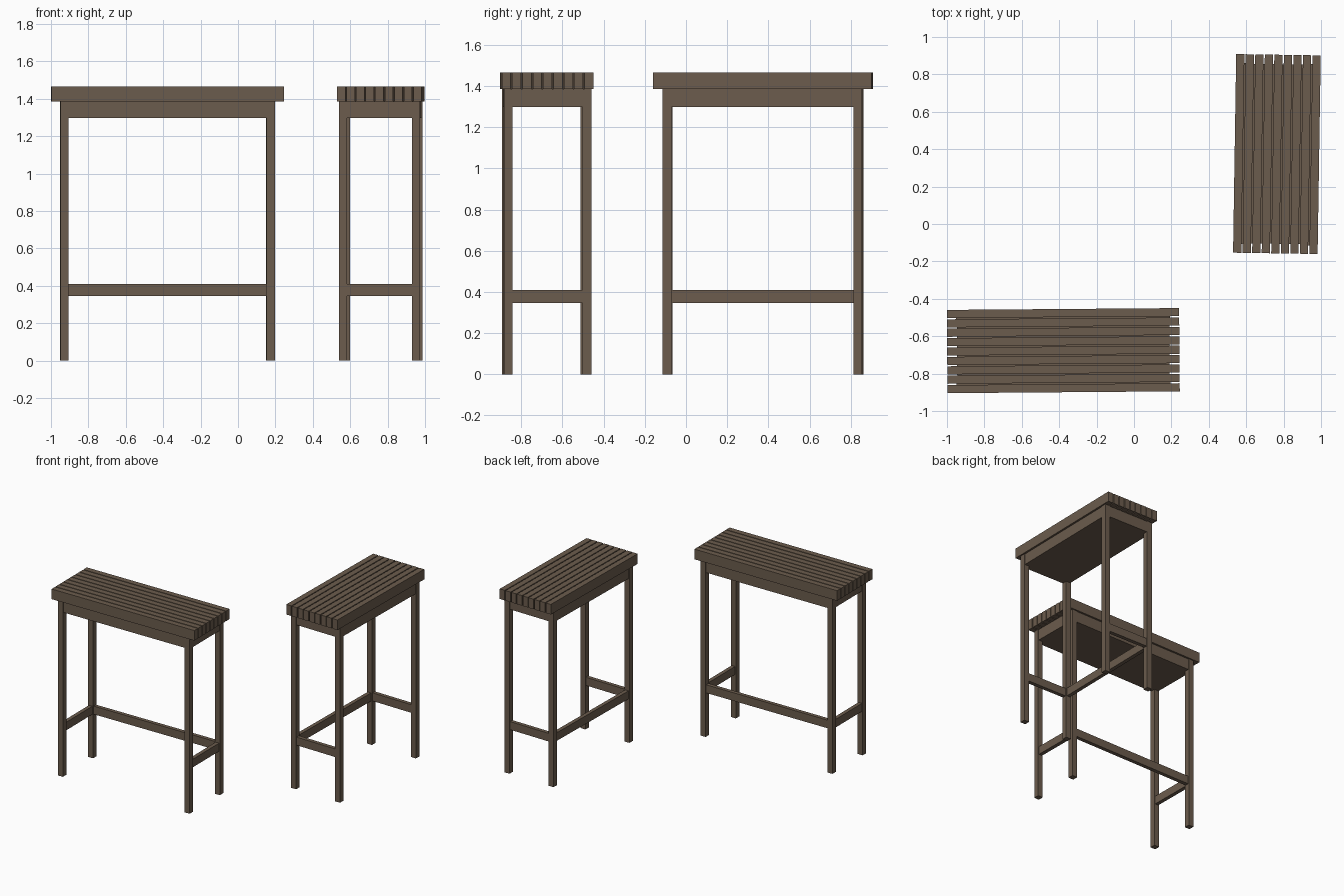
import bpy
import bmesh
import math
from mathutils import Matrix, Vector

if "Cube" in bpy.data.objects:
    bpy.data.objects.remove(bpy.data.objects["Cube"])

wood = bpy.data.materials.new("dark brown wood")
wood.diffuse_color = (0.148, 0.107, 0.074, 1)
wood.use_nodes = True
wood.node_tree.nodes["Principled BSDF"].inputs["Base Color"].default_value = wood.diffuse_color

TOP, SLAT_Z, APRON_Z = 1.465, 1.385, 1.298
LEG = 0.043


def boxes(name, place, specs):
    """One object made of boxes given as (centre, size), moved by a matrix."""
    bm = bmesh.new()
    for centre, size in specs:
        m = Matrix.Translation(Vector(centre)) @ Matrix.Diagonal((*size, 1))
        bmesh.ops.create_cube(bm, size=1, matrix=m)
    bm.transform(place)
    me = bpy.data.meshes.new(name)
    bm.to_mesh(me)
    bm.free()
    me.materials.append(wood)
    ob = bpy.data.objects.new(name, me)
    bpy.context.collection.objects.link(ob)
    return ob


def table(label, x, y, angle, length, width, end_inset):
    place = Matrix.Translation((x, y, 0)) @ Matrix.Rotation(math.radians(angle), 4, 'Z')
    # leg centre positions
    lx = length / 2 - end_inset - LEG / 2
    ly = width / 2 - 0.01 - LEG / 2

    # nine slats with narrow gaps
    n, gap = 9, 0.007
    w = (width - gap * (n - 1)) / n
    boxes(label + "_slats", place, [
        ((0, -width / 2 + w / 2 + i * (w + gap), (TOP + SLAT_Z) / 2),
         (length, w, TOP - SLAT_Z)) for i in range(n)])

    # solid apron box under the slats, set just behind the leg faces
    boxes(label + "_apron", place, [
        ((0, 0, (SLAT_Z + APRON_Z) / 2),
         (2 * lx + LEG - 0.01, 2 * ly + LEG - 0.01, SLAT_Z - APRON_Z))])

    # four legs
    boxes(label + "_legs", place, [
        ((sx * lx, sy * ly, SLAT_Z / 2), (LEG, LEG, SLAT_Z))
        for sx in (-1, 1) for sy in (-1, 1)])

    # stretchers: both ends and the back, open at the front
    z, h, t = 0.378, 0.064, 0.03
    boxes(label + "_stretchers", place, [
        ((-lx, 0, z), (t, 2 * ly - LEG, h)),
        ((lx, 0, z), (t, 2 * ly - LEG, h)),
        ((0, ly, z), (2 * lx - LEG, t, h))])


table("long_table", -0.378, -0.677, 0.45, 1.242, 0.445, 0.048)
table("short_table", 0.764, 0.374, 89.1, 1.062, 0.452, 0.046)
